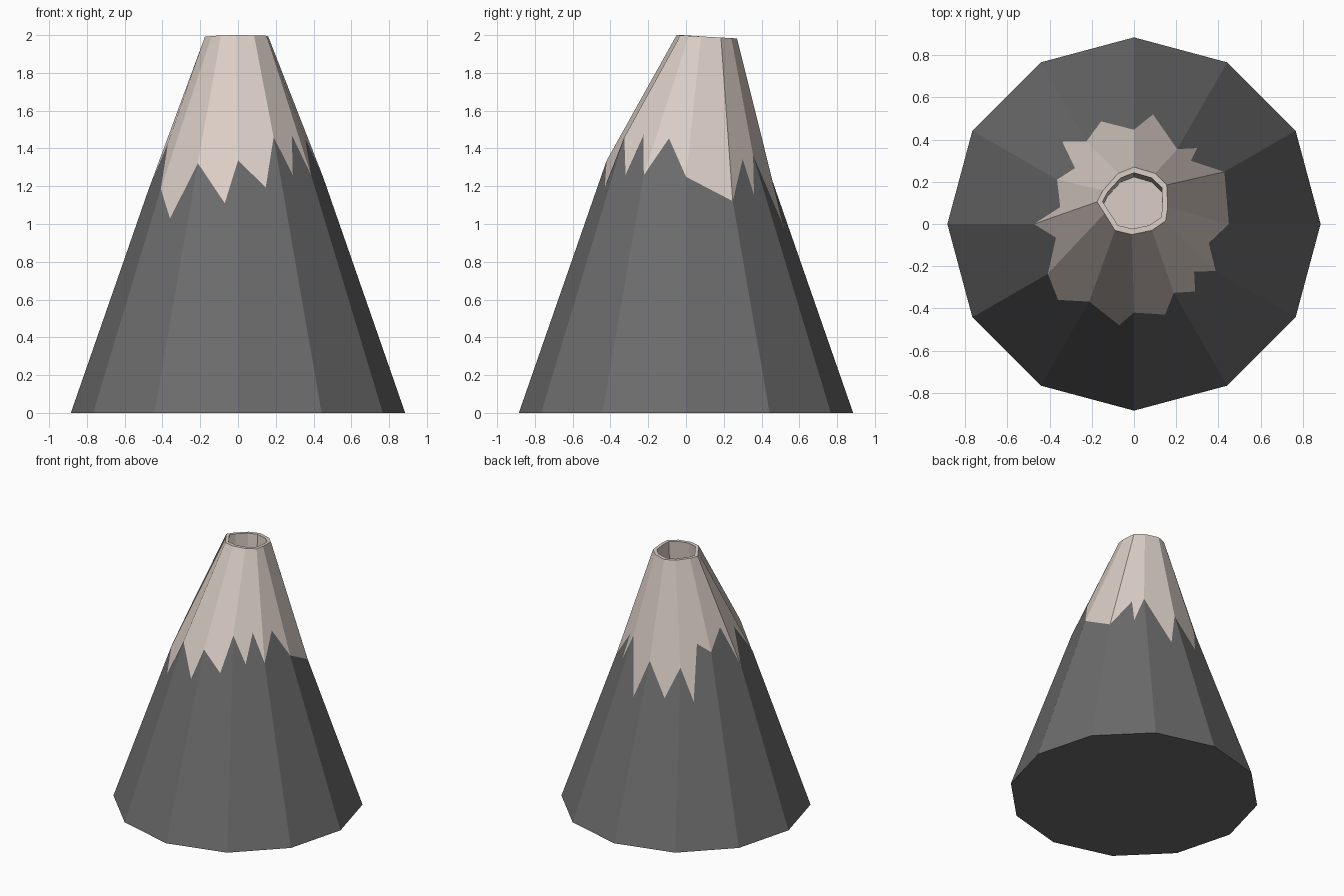
import bpy, bmesh
from math import cos, sin, pi, radians

if "Cube" in bpy.data.objects:
    bpy.data.objects.remove(bpy.data.objects["Cube"])

N, R0, TAPER = 12, 0.885, 0.348   # sides, foot radius, radius lost per unit height


def material(name, rgb):
    m = bpy.data.materials.new(name)
    m.diffuse_color = (*rgb, 1)
    m.use_nodes = True
    m.node_tree.nodes["Principled BSDF"].inputs["Base Color"].default_value = m.diffuse_color
    return m


def build(name, faces, mat):
    bm = bmesh.new()
    for f in faces:
        bm.faces.new([bm.verts.new(p) for p in f])
    bmesh.ops.remove_doubles(bm, verts=bm.verts, dist=0.0005)
    me = bpy.data.meshes.new(name)
    bm.to_mesh(me)
    bm.free()
    me.materials.append(mat)
    ob = bpy.data.objects.new(name, me)
    bpy.context.collection.objects.link(ob)


def on_slope(x, y, k):
    """Lift a plan point onto facet k of the twelve-sided cone."""
    a = radians(30 * k + 15)
    return (x, y, (R0 - (x * cos(a) + y * sin(a)) / cos(pi / N)) / TAPER)


# Snow line: radius on each ridge, and plan points of the teeth in each facet
ridge_r = [0.45, 0.495, 0.41, 0.447, 0.452, 0.421, 0.475, 0.472, 0.425, 0.42, 0.377, 0.447]
teeth = [[], [(.27, .30), (.30, .36)], [(.09, .52)], [(-.156, .487)],
         [(-.34, .39), (-.28, .265)], [(-.35, .08)], [(-.37, -.065)],
         [(-.36, -.36)], [(-.07, -.48)], [(.147, -.43)],
         [(.29, -.32), (.285, -.225)], [(.355, -.09)]]
# Rim of the crater, leaning towards the back
rim_xy = [(.16, .08), (.155, .185), (.10, .24), (0, .27), (-.075, .24), (-.147, .16),
          (-.175, .105), (-.14, .05), (-.09, -.03), (-.01, -.05), (.085, -.03), (.15, .015)]

ang = [2 * pi * k / N for k in range(N)]
foot = [(R0 * cos(a), R0 * sin(a), 0) for a in ang]
ridge = [(r * cos(a), r * sin(a), (R0 - r) / TAPER) for r, a in zip(ridge_r, ang)]
rim = [(x, y, 2 - 0.055 * (y + 0.05)) for x, y in rim_xy]
lip = [(x * 0.85, 0.11 + (y - 0.11) * 0.83, z) for x, y, z in rim]
floor = [(x, y - 0.02, 1.68) for x, y, z in lip]

rock, snow = [foot[::-1]], [floor]
for k in range(N):
    j = (k + 1) % N
    zigzag = [ridge[k]] + [on_slope(x, y, k) for x, y in teeth[k]] + [ridge[j]]
    rock.append([foot[k], foot[j]] + zigzag[::-1])
    snow.append(zigzag + [rim[j], rim[k]])
    snow.append([rim[k], rim[j], lip[j], lip[k]])
    snow.append([lip[k], lip[j], floor[j], floor[k]])

# Dark lower slopes and pale cap with crater
build("rock_slopes", rock, material("rock", (0.15, 0.15, 0.15)))
build("snow_cap", snow, material("snow", (0.70, 0.61, 0.56)))
